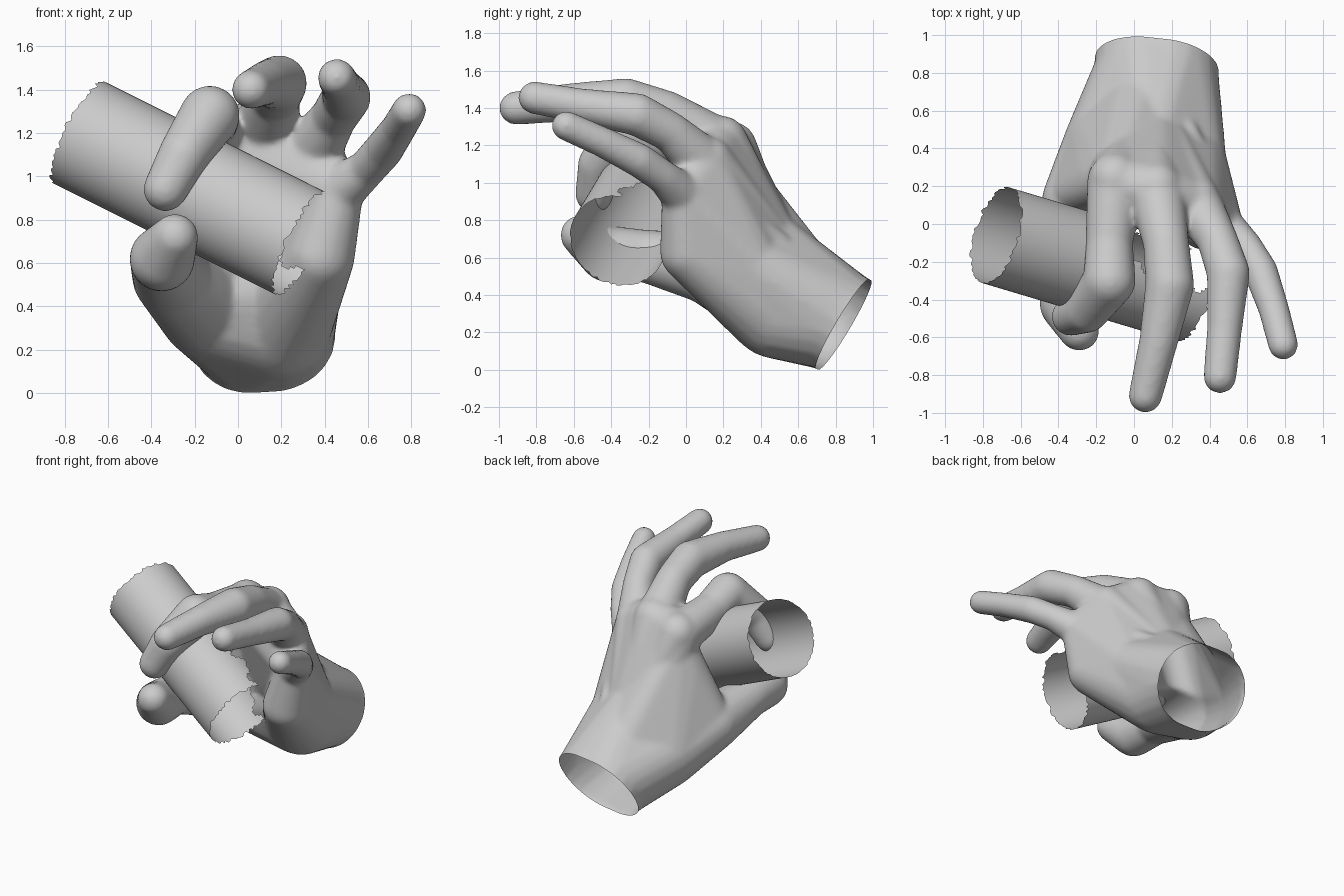
import bpy, bmesh, math, random
from mathutils import Vector

if "Cube" in bpy.data.objects:
    bpy.data.objects.remove(bpy.data.objects["Cube"])

random.seed(4)

# unit sphere points used as building blocks for all rounded hulls
tmp = bmesh.new()
bmesh.ops.create_icosphere(tmp, subdivisions=3, radius=1)
BALL = [v.co.copy() for v in tmp.verts]
tmp.free()

hand_bm = bmesh.new()


def hull(*balls):
    """Add the convex hull of some (x, y, z, radius) balls to the hand."""
    bm = bmesh.new()
    for x, y, z, r in balls:
        for p in BALL:
            bm.verts.new(Vector((x, y, z)) + p * r)
    bmesh.ops.convex_hull(bm, input=bm.verts[:], use_existing_faces=False)
    bmesh.ops.delete(bm, geom=[v for v in bm.verts if not v.link_faces], context='VERTS')
    me = bpy.data.meshes.new("piece")
    bm.to_mesh(me)
    bm.free()
    hand_bm.from_mesh(me)
    bpy.data.meshes.remove(me)


def chain(balls):
    for a, b in zip(balls, balls[1:]):
        hull(a, b)


# wrist and palm
wrist_end = [(.07, 1.02, .14, .28), (.17, 1.0, .15, .28)]
wrist = [(.07, .80, .27, .28), (.17, .78, .28, .28)]
heel = [(.18, .48, .315, .255), (-.13, .43, .39, .24), (.10, .43, .68, .18), (.30, .34, .55, .19)]
knuckles = [(-.10, .22, 1.17, .15), (.12, .17, 1.20, .15), (.33, .10, 1.10, .14), (.46, -.01, .93, .12)]
hull(*wrist_end, *wrist)
hull(*wrist, *heel)
hull(heel[2], heel[3], (.0, .42, .55, .18), *knuckles)
hull(heel[0], heel[3], (.38, .02, .63, .16), knuckles[3])

# web between thumb and index finger, running back to the wrist
hull((.05, .66, .43, .20), heel[1], heel[2], (-.33, .16, .60, .12), (-.18, .24, .92, .12), (-.10, .24, 1.08, .13))

# tendons on the back of the hand
for k, s in zip(knuckles, (.02, .10, .20, .28)):
    hull((k[0], k[1] + .02, k[2] + .02, k[3] - .01), (s, .50, .77 - abs(s - .1) * .5, .06))

# fingers
chain([knuckles[0], (-.13, -.10, 1.23, .125), (-.13, -.30, 1.28, .140),
       (-.25, -.46, 1.10, .118), (-.335, -.49, .94, .103)])
chain([knuckles[1], (.17, -.10, 1.37, .122), (.19, -.32, 1.43, .130),
       (.13, -.62, 1.43, .103), (.06, -.91, 1.40, .090)])
chain([knuckles[2], (.44, -.08, 1.27, .108), (.50, -.26, 1.365, .115),
       (.48, -.55, 1.41, .094), (.455, -.81, 1.455, .088)])
chain([knuckles[3], (.59, -.12, 1.03, .090), (.67, -.25, 1.12, .092),
       (.74, -.45, 1.22, .082), (.79, -.64, 1.305, .080)])

# thumb
chain([heel[1], (-.30, .12, .54, .19), (-.36, -.22, .61, .14),
       (-.350, -.42, .62, .152), (-.29, -.565, .72, .108)])

# fuse the pieces into one smooth skin
me = bpy.data.meshes.new("hand_raw")
hand_bm.to_mesh(me)
hand_bm.free()
hand = bpy.data.objects.new("hand", me)
bpy.context.collection.objects.link(hand)
rem = hand.modifiers.new("fuse", 'REMESH')
rem.mode = 'VOXEL'
rem.voxel_size = .014
smo = hand.modifiers.new("soften", 'SMOOTH')
smo.factor = .5
smo.iterations = 16
dg = bpy.context.evaluated_depsgraph_get()
skin = bpy.data.meshes.new_from_object(hand.evaluated_get(dg))
hand.modifiers.clear()

# cut the wrist open
bm = bmesh.new()
bm.from_mesh(skin)
bmesh.ops.bisect_plane(bm, geom=bm.verts[:] + bm.edges[:] + bm.faces[:],
                       plane_co=(.12, .85, .255), plane_no=(.12, .86, -.51), clear_outer=True)
bm.to_mesh(skin)
bm.free()
skin.polygons.foreach_set("use_smooth", [True] * len(skin.polygons))
hand.data = skin

# open tube with ragged ends, torn away on the side facing the knuckles
P0, P1, R = Vector((-.73, -.06, 1.20)), Vector((.29, -.365, .69)), .263
axis = (P1 - P0).normalized()
back = Vector((0, 1, 0))
back = (back - axis * back.dot(axis)).normalized()
up = axis.cross(back)
NA, NL = 96, 60
bm = bmesh.new()
rows = []
for i in range(NL + 1):
    row = []
    for j in range(NA):
        a = 2 * math.pi * j / NA
        t = i / NL
        if i in (0, NL):
            t += random.uniform(-.010, .010)
        row.append(bm.verts.new(P0.lerp(P1, t) + (back * math.cos(a) + up * math.sin(a)) * R))
    rows.append(row)
for i in range(NL):
    for j in range(NA):
        a = 2 * math.pi * (j + .5) / NA
        t = (i + .5) / NL
        limit = .62 + .12 * math.sin(t * 25) + .05 * math.sin(t * 73)
        if t > .55 + .04 * math.sin(a * 5) and math.cos(a - .55) > limit:
            continue
        k = (j + 1) % NA
        bm.faces.new((rows[i][j], rows[i][k], rows[i + 1][k], rows[i + 1][j]))
bmesh.ops.delete(bm, geom=[v for v in bm.verts if not v.link_faces], context='VERTS')
bmesh.ops.recalc_face_normals(bm, faces=bm.faces[:])
bm.faces.ensure_lookup_table()
c = bm.faces[0].calc_center_median() - P0
if bm.faces[0].normal.dot(c - axis * c.dot(axis)) < 0:
    bmesh.ops.reverse_faces(bm, faces=bm.faces[:])
for f in bm.faces:
    f.smooth = True
me = bpy.data.meshes.new("tube")
bm.to_mesh(me)
bm.free()
tube = bpy.data.objects.new("tube", me)
bpy.context.collection.objects.link(tube)
